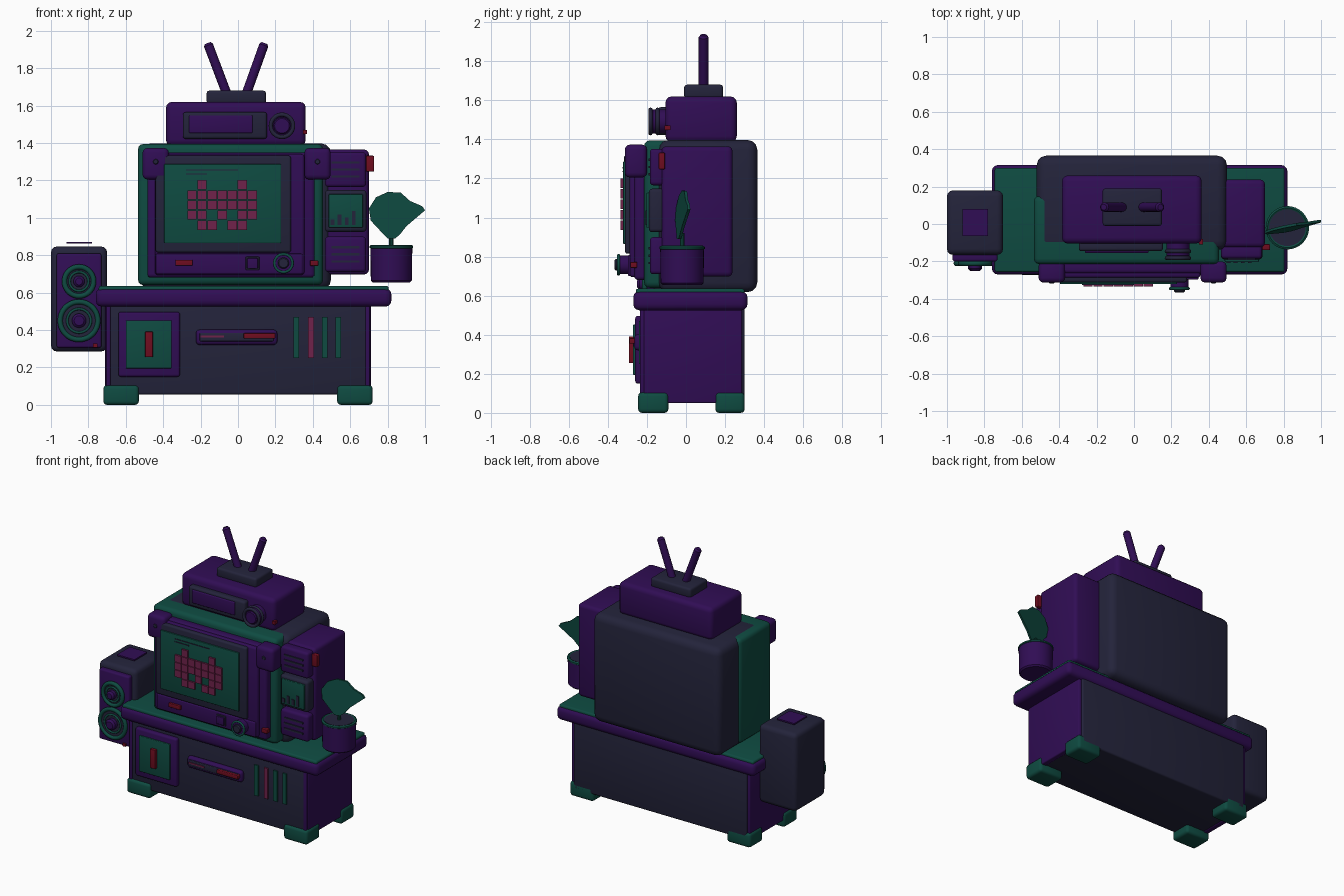
import bpy, bmesh, math
from mathutils import Vector


def material(name, rgb):
    m = bpy.data.materials.new(name)
    m.diffuse_color = (*rgb, 1)
    return m


PURPLE = material("deep purple", (0.030, 0.0040, 0.090))
NAVY = material("dark navy", (0.017, 0.017, 0.043))
GREEN = material("dark teal", (0.0045, 0.070, 0.053))
PINK = material("dusty pink", (0.160, 0.016, 0.070))
RED = material("dark red", (0.160, 0.004, 0.014))


def finish(name, bm, mat):
    bmesh.ops.recalc_face_normals(bm, faces=bm.faces)
    mesh = bpy.data.meshes.new(name)
    bm.to_mesh(mesh)
    bm.free()
    ob = bpy.data.objects.new(name, mesh)
    mesh.materials.append(mat)
    bpy.context.collection.objects.link(ob)
    bpy.context.view_layer.objects.active = ob
    bpy.ops.object.select_all(action='DESELECT')
    ob.select_set(True)
    bpy.ops.object.shade_smooth_by_angle(angle=math.radians(35))
    return ob


def box(name, x, y, z, mat, bevel=0.0, seg=3):
    """Box from (min, max) ranges with rounded edges."""
    bm = bmesh.new()
    bmesh.ops.create_cube(bm, size=1)
    for v in bm.verts:
        v.co = [r[0] if c < 0 else r[1] for c, r in zip(v.co, (x, y, z))]
    if bevel:
        bmesh.ops.bevel(bm, geom=bm.edges[:], offset=bevel, segments=seg,
                        profile=0.5, affect='EDGES')
    return finish(name, bm, mat)


def lathe(name, profile, origin, axis, mat, n=32):
    """Revolve (radius, distance) points about an axis."""
    bm = bmesh.new()
    rot = Vector((0, 0, 1)).rotation_difference(Vector(axis))
    rings = []
    for r, h in profile:
        rings.append([bm.verts.new(Vector(origin) + rot @ Vector(
            (r * math.cos(a), r * math.sin(a), h)))
            for a in (2 * math.pi * i / n for i in range(n))])
    for a, b in zip(rings, rings[1:]):
        for i in range(n):
            bm.faces.new((a[i], a[(i + 1) % n], b[(i + 1) % n], b[i]))
    bm.faces.new(rings[0])
    bm.faces.new(rings[-1])
    return finish(name, bm, mat)


def disc(name, x, z, r, y0, y1, mat, b=0.006):
    """Round part facing the front, from y0 (back) to y1 (front)."""
    d = y0 - y1
    return lathe(name, [(r, 0), (r, d - b), (r - b, d)], (x, y0, z), (0, -1, 0), mat)


def ring(name, x, z, r, t, y, mat):
    """Torus facing the front."""
    bpy.ops.mesh.primitive_torus_add(major_radius=r, minor_radius=t, major_segments=36,
                                     minor_segments=10, location=(x, y, z),
                                     rotation=(math.pi / 2, 0, 0))
    ob = bpy.context.object
    ob.name = name
    ob.data.materials.append(mat)
    bpy.ops.object.shade_smooth()


# Cabinet with side panels, feet and desktop
box("cabinet", (-0.69, 0.69), (-0.23, 0.30), (0.055, 0.56), NAVY, 0.012)
for s in (-1, 1):
    box("cabinet_side", sorted((s * 0.67, s * 0.71)), (-0.217, 0.287), (0.05, 0.55), PURPLE, 0.008)
    for y in ((-0.245, -0.09), (0.15, 0.30)):
        box("foot", sorted((s * 0.53, s * 0.72)), y, (0, 0.105), GREEN, 0.02)
    box("front_trim", sorted((s * 0.682, s * 0.705)), (-0.235, -0.2), (0.055, 0.54), PURPLE, 0.006)
box("desktop", (-0.76, 0.82), (-0.27, 0.315), (0.525, 0.623), PURPLE, 0.032)
box("desk_mat", (-0.745, 0.805), (-0.257, 0.30), (0.60, 0.636), GREEN, 0.012)

# Cabinet front: hatch, handle and vent slots
box("hatch", (-0.64, -0.31), (-0.26, -0.21), (0.15, 0.497), PURPLE, 0.014)
box("hatch_panel", (-0.60, -0.355), (-0.272, -0.24), (0.195, 0.452), GREEN, 0.005)
box("hatch_slot", (-0.497, -0.455), (-0.293, -0.26), (0.255, 0.392), RED, 0.004)
box("handle", (-0.225, 0.21), (-0.265, -0.22), (0.32, 0.402), PURPLE, 0.02)
box("handle_slot", (-0.205, 0.19), (-0.272, -0.25), (0.34, 0.385), NAVY, 0.005)
box("handle_light", (0.03, 0.20), (-0.29, -0.26), (0.354, 0.383), RED, 0.005)
box("handle_line", (-0.20, -0.075), (-0.279, -0.27), (0.361, 0.37), PINK)
for i, x in enumerate((0.297, 0.375, 0.448, 0.522)):
    box("vent_slot", (x, x + 0.03), (-0.24, -0.22), (0.25, 0.47), PINK if i == 1 else GREEN)

# Speaker
box("speaker_body", (-1.0, -0.70), (-0.165, 0.18), (0.285, 0.847), NAVY, 0.032)
box("speaker_baffle", (-0.97, -0.73), (-0.20, -0.15), (0.305, 0.81), PURPLE, 0.012)
box("speaker_top_plate", (-0.918, -0.78), (-0.065, 0.08), (0.862, 0.872), PURPLE)
for z, r in ((0.66, 0.092), (0.45, 0.115)):
    disc("speaker_cone", -0.85, z, r - 0.012, -0.19, -0.213, NAVY)
    ring("speaker_rim", -0.85, z, r - 0.014, 0.014, -0.211, GREEN)
    ring("speaker_inner_ring", -0.85, z, r * 0.55, 0.007, -0.214, GREEN)
    disc("speaker_cap", -0.85, z, r * 0.33, -0.20, -0.25, PURPLE, 0.012)
box("speaker_light", (-0.775, -0.75), (-0.21, -0.19), (0.307, 0.328), RED)

# Monitor shell
box("monitor_frame", (-0.535, 0.455), (-0.215, 0.15), (0.64, 1.395), GREEN, 0.03)
box("monitor_back", (-0.52, 0.497), (-0.14, 0.365), (0.618, 1.397), NAVY, 0.05)
box("monitor_face", (-0.485, 0.41), (-0.265, -0.19), (0.68, 1.35), PURPLE, 0.02)
box("monitor_plate", (-0.445, 0.355), (-0.288, -0.24), (0.695, 1.34), PURPLE, 0.015)
for x in ((-0.51, -0.37), (0.355, 0.495)):
    box("corner_block", x, (-0.313, -0.20), (1.205, 1.373), PURPLE, 0.025)
    cx = sum(x) / 2
    disc("corner_bolt", cx, 1.30, 0.014, -0.30, -0.317, NAVY, 0.003)

# Screen with pixel creature
box("screen_bezel", (-0.44, 0.283), (-0.312, -0.26), (0.815, 1.332), NAVY, 0.012)
box("screen", (-0.395, 0.23), (-0.322, -0.29), (0.865, 1.287), GREEN, 0.004)
for x, z in ((0.0, 1.255), (-0.165, 1.235)):
    box("screen_line", (-0.278, x), (-0.326, -0.32), (z - 0.003, z + 0.003), NAVY)
cell = 0.0538
for r, row in enumerate(("0100010", "1111111", "1111111", "1101011", "0110110")):
    for c, on in enumerate(row):
        if on == "1":
            x, z = -0.273 + c * cell, 1.203 - r * cell
            box("pixel", (x + 0.002, x + cell - 0.002), (-0.335, -0.32),
                (z - cell + 0.002, z - 0.002), PINK)

# Monitor controls
box("control_strip", (-0.44, 0.345), (-0.298, -0.27), (0.70, 0.808), PURPLE, 0.008)
box("power_button", (-0.335, -0.243), (-0.314, -0.29), (0.745, 0.775), RED, 0.004)
box("square_button_rim", (0.041, 0.114), (-0.306, -0.29), (0.721, 0.792), NAVY, 0.004)
box("square_button", (0.049, 0.106), (-0.318, -0.29), (0.729, 0.784), PURPLE, 0.004)
disc("dial", 0.243, 0.758, 0.048, -0.29, -0.35, PURPLE)
ring("dial_ring", 0.243, 0.758, 0.048, 0.008, -0.345, GREEN)
disc("dial_cap", 0.243, 0.758, 0.03, -0.34, -0.365, NAVY)
box("side_light", (0.385, 0.43), (-0.285, -0.25), (0.743, 0.772), RED, 0.004)

# Side tower with three modules
box("tower", (0.44, 0.70), (-0.125, 0.238), (0.697, 1.365), PURPLE, 0.025)
for z0, z1 in ((1.165, 1.352), (0.71, 0.90)):
    box("tower_module", (0.465, 0.685), (-0.185, -0.11), (z0, z1), PURPLE, 0.018)
    for k in (0.3, 0.5, 0.7):
        z = z0 + k * (z1 - z0)
        box("module_vent", (0.50, 0.65), (-0.192, -0.18), (z - 0.006, z + 0.006), NAVY)
box("tower_display", (0.465, 0.687), (-0.19, -0.11), (0.925, 1.148), NAVY, 0.018)
box("tower_screen", (0.485, 0.668), (-0.203, -0.18), (0.948, 1.127), GREEN, 0.005)
for i, h in enumerate((0.03, 0.055, 0.04, 0.075)):
    x = 0.495 + i * 0.038
    box("graph_bar", (x, x + 0.02), (-0.208, -0.20), (0.962, 0.962 + h), NAVY)
box("tower_tab", (0.685, 0.727), (-0.14, -0.108), (1.247, 1.332), RED, 0.005)

# Receiver on top with dial and antennas
box("receiver", (-0.385, 0.362), (-0.105, 0.26), (1.385, 1.62), PURPLE, 0.032)
box("receiver_panel", (-0.295, 0.155), (-0.145, -0.09), (1.422, 1.565), NAVY, 0.015)
box("receiver_window", (-0.262, 0.078), (-0.155, -0.13), (1.453, 1.548), PURPLE, 0.006)
disc("receiver_dial", 0.235, 1.492, 0.062, -0.10, -0.175, PURPLE)
for y in (-0.145, -0.182):
    ring("receiver_dial_ring", 0.235, 1.492, 0.06, 0.011, y, NAVY)
disc("receiver_dial_cap", 0.235, 1.492, 0.045, -0.16, -0.192, PURPLE)
box("receiver_light", (0.348, 0.37), (-0.11, -0.08), (1.447, 1.47), RED)
box("antenna_base", (-0.168, 0.15), (-0.01, 0.19), (1.61, 1.68), NAVY, 0.015)
for x0, x1 in ((-0.055, -0.158), (0.04, 0.138)):
    a, b = Vector((x0, 0.09, 1.65)), Vector((x1, 0.09, 1.923))
    n = (b - a).length
    lathe("antenna", [(0.025, 0), (0.025, n), (0.016, n + 0.012)], a, (b - a).normalized(), PURPLE, 16)

# Plant pot
pot = (0.82, -0.02, 0)
lathe("pot", [(0.10, 0.655), (0.11, 0.665), (0.112, 0.84), (0.10, 0.845)], pot, (0, 0, 1), PURPLE)
lathe("pot_rim", [(0.108, 0.834), (0.116, 0.84), (0.116, 0.85), (0.106, 0.856),
                  (0.096, 0.85), (0.096, 0.84)], pot, (0, 0, 1), GREEN)
lathe("soil", [(0.098, 0.83), (0.098, 0.853)], pot, (0, 0, 1), NAVY)
lathe("stem", [(0.012, 0.84), (0.012, 0.92)], pot, (0, 0, 1), GREEN, 10)

# Fan-shaped leaf, slightly turned and leaning
fan = [(0.80, 0.89), (0.775, 0.915), (0.71, 0.985), (0.70, 1.05), (0.738, 1.11), (0.80, 1.138),
       (0.87, 1.135), (0.92, 1.09), (0.985, 1.062), (1.0, 1.04), (0.90, 0.955), (0.865, 0.91),
       (0.84, 0.89)]
bm = bmesh.new()
layers = [[bm.verts.new((x, -0.025 + (x - 0.82) * 0.2 + (z - 1.0) * 0.1 + d, z)) for x, z in fan]
          for d in (-0.007, 0.007)]
for layer in layers:
    bm.faces.new(layer)
for i in range(len(fan)):
    j = (i + 1) % len(fan)
    bm.faces.new((layers[0][i], layers[0][j], layers[1][j], layers[1][i]))
finish("leaf", bm, GREEN)
